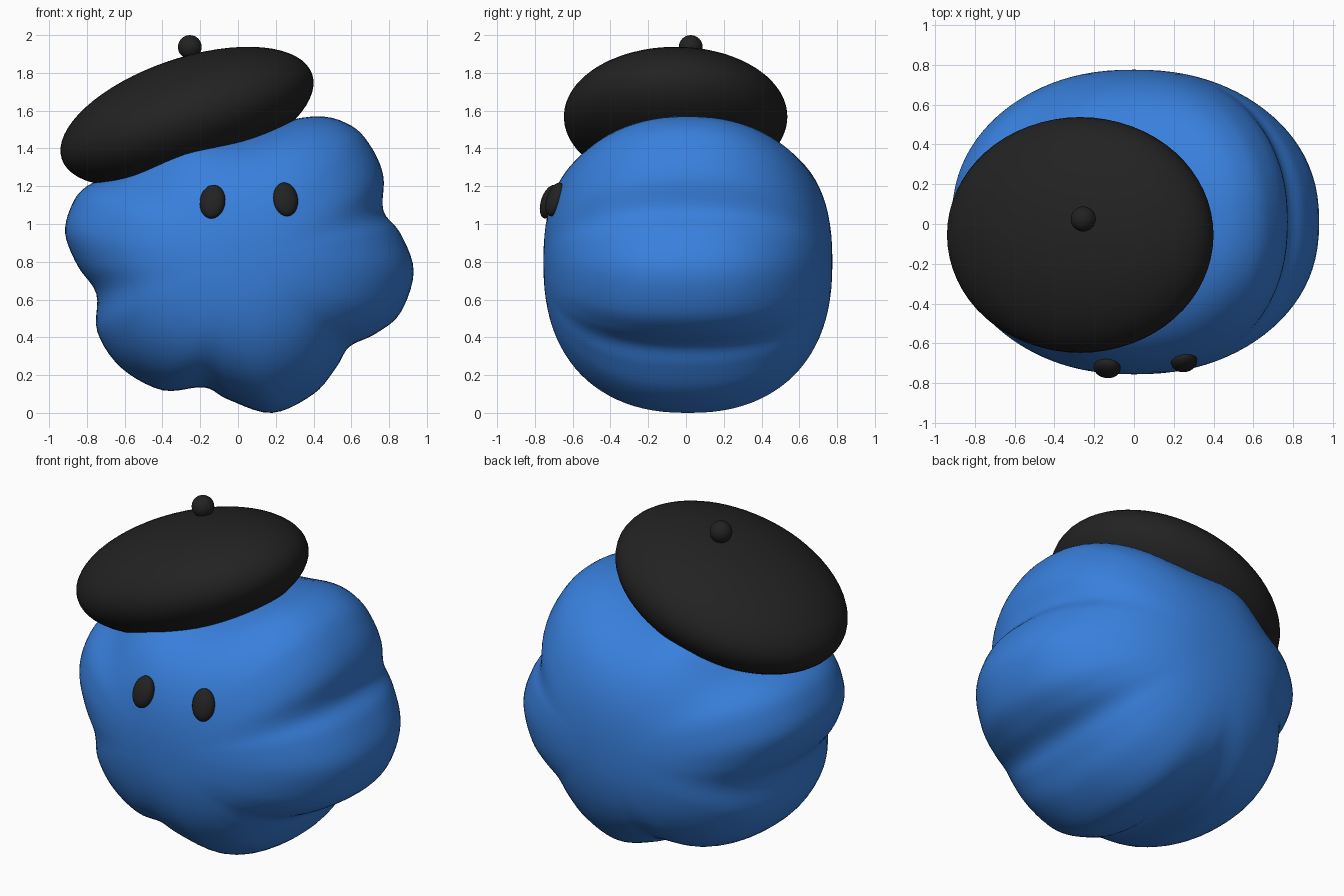
import bpy, bmesh, math
from mathutils import Vector

if "Cube" in bpy.data.objects:
    bpy.data.objects.remove(bpy.data.objects["Cube"])


def material(name, rgb):
    m = bpy.data.materials.new(name)
    m.diffuse_color = (*rgb, 1)
    m.use_nodes = True
    m.node_tree.nodes["Principled BSDF"].inputs["Base Color"].default_value = m.diffuse_color
    return m


BLUE = material("blue", (0.04, 0.215, 0.72))
BLACK = material("soft black", (0.016, 0.016, 0.016))


def ellipsoid(name, loc, radii, rot, segs=48, rings=24):
    bpy.ops.mesh.primitive_uv_sphere_add(segments=segs, ring_count=rings, location=loc,
                                         rotation=[math.radians(a) for a in rot])
    ob = bpy.context.object
    ob.name = name
    ob.scale = radii
    ob.data.materials.append(BLACK)
    bpy.ops.object.shade_smooth()
    return ob


# Lobed outline of the body in x, z
OUTLINE = [Vector(p) for p in (
    (0.4, 1.57), (0.6, 1.52), (0.71, 1.40), (0.77, 1.25), (0.77, 1.07), (0.86, 0.95),
    (0.93, 0.75), (0.86, 0.53), (0.73, 0.42), (0.59, 0.35), (0.52, 0.24), (0.40, 0.10),
    (0.18, 0.0), (-0.05, 0.07), (-0.18, 0.135), (-0.4, 0.12), (-0.62, 0.24), (-0.745, 0.43),
    (-0.75, 0.63), (-0.85, 0.78), (-0.915, 0.95), (-0.88, 1.1), (-0.8, 1.2),
    (-0.6, 1.3), (-0.35, 1.52), (0.02, 1.5))]
CENTRE = Vector((0, 0.8))


def smooth_loop(pts, steps):
    """Closed Catmull-Rom curve through the points."""
    out, n = [], len(pts)
    for i in range(n):
        a, b, c, d = (pts[(i + k) % n] for k in (-1, 0, 1, 2))
        for j in range(steps):
            t = j / steps
            out.append(0.5 * (2 * b + (c - a) * t + (2 * a - 5 * b + 4 * c - d) * t * t
                              + (3 * b - a - 3 * c + d) * t ** 3))
    return out


# Body: puffed-up outline whose lobes fade towards the front and back
loop = [p - CENTRE for p in smooth_loop(OUTLINE, 5)]
mean = sum(p.length for p in loop) / len(loop)
POWER, DEPTH, RINGS = 2 / 2.3, 0.765, 48
bm = bmesh.new()
rows = []
for i in range(1, RINGS):
    t = math.pi * i / RINGS
    c, s = math.cos(t), math.sin(t) ** POWER
    y = 0.01 - math.copysign(abs(c) ** POWER, c) * DEPTH
    row = []
    for p in loop:
        r = s * (mean + (p.length - mean) * s ** 2)
        q = CENTRE + p.normalized() * r
        row.append(bm.verts.new((q.x, y, q.y)))
    rows.append(row)
n = len(loop)
for a, b in zip(rows, rows[1:]):
    for j in range(n):
        k = (j + 1) % n
        bm.faces.new((a[j], a[k], b[k], b[j]))
for row, y in ((rows[0], 0.01 - DEPTH), (rows[-1], 0.01 + DEPTH)):
    pole = bm.verts.new((0, y, CENTRE.y))
    for j in range(n):
        bm.faces.new((pole, row[j], row[(j + 1) % n]))
bmesh.ops.recalc_face_normals(bm, faces=bm.faces)
mesh = bpy.data.meshes.new("body")
bm.to_mesh(mesh)
bm.free()
mesh.materials.append(BLUE)
mesh.shade_smooth()
bpy.context.collection.objects.link(bpy.data.objects.new("body", mesh))

# Tilted beret with its bobble
ellipsoid("beret", (-0.27, -0.055, 1.568), (0.70, 0.592, 0.31), (0, -18.8, 0), 64, 32)
ellipsoid("beret_bobble", (-0.255, 0.025, 1.937), (0.063, 0.063, 0.063), (0, 0, 0), 32, 16)

# Eyes lying on the front surface
ellipsoid("left_eye", (-0.135, -0.722, 1.118), (0.068, 0.045, 0.093), (-19, 3, -10), 32, 16)
ellipsoid("right_eye", (0.252, -0.692, 1.13), (0.066, 0.045, 0.093), (-19, -3, 14), 32, 16)
